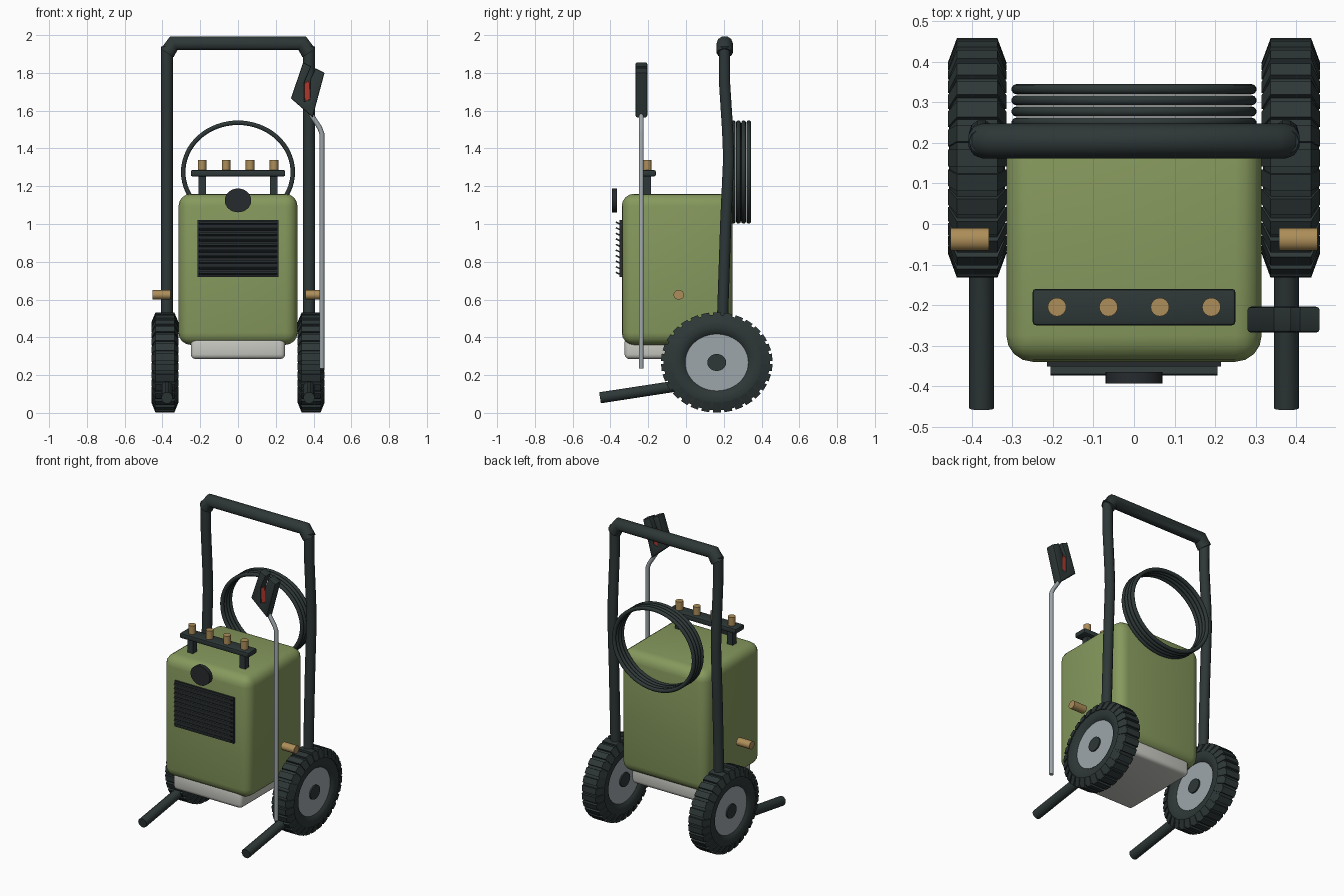
import bpy, bmesh, math
from mathutils import Vector, Matrix

if "Cube" in bpy.data.objects:
    bpy.data.objects.remove(bpy.data.objects["Cube"])


def material(name, r, g, b):
    m = bpy.data.materials.new(name)
    m.use_nodes = True
    m.diffuse_color = (r, g, b, 1)
    m.node_tree.nodes["Principled BSDF"].inputs["Base Color"].default_value = (r, g, b, 1)
    return m


GREEN = material("olive green", 0.24, 0.32, 0.11)
DARK = material("dark rubber", 0.027, 0.038, 0.038)
BLACK = material("charcoal", 0.02, 0.024, 0.027)
BRASS = material("brass", 0.42, 0.27, 0.10)
STEEL = material("steel grey", 0.34, 0.38, 0.40)
PALE = material("pale grey", 0.58, 0.58, 0.54)
RED = material("red", 0.42, 0.04, 0.025)
SQUASH = 0.9  # round parts are slightly flattened in height


def finish(name, mesh, mat, angle=35):
    mesh.materials.clear()
    mesh.materials.append(mat)
    ob = bpy.data.objects.new(name, mesh)
    bpy.context.scene.collection.objects.link(ob)
    bpy.ops.object.select_all(action='DESELECT')
    ob.select_set(True)
    bpy.context.view_layer.objects.active = ob
    bpy.ops.object.shade_smooth_by_angle(angle=math.radians(angle))
    return ob


def from_bm(name, bm, mat, angle=35):
    bmesh.ops.recalc_face_normals(bm, faces=bm.faces[:])
    mesh = bpy.data.meshes.new(name)
    bm.to_mesh(mesh)
    bm.free()
    return finish(name, mesh, mat, angle)


def box(name, lo, hi, mat, bevel=0.0, segments=3, tilt=0.0):
    bm = bmesh.new()
    lo, hi = Vector(lo), Vector(hi)
    size = hi - lo
    bmesh.ops.create_cube(bm, size=1, matrix=Matrix.Diagonal((*size, 1)))
    if bevel:
        bmesh.ops.bevel(bm, geom=bm.edges[:], offset=bevel, segments=segments,
                        profile=0.5, affect='EDGES')
    bm.transform(Matrix.Translation((lo + hi) / 2) @ Matrix.Rotation(tilt, 4, 'X'))
    return from_bm(name, bm, mat)


def cylinder(name, centre, radius, depth, axis, mat, squash=1.0, sides=24):
    bm = bmesh.new()
    turn = {'X': Matrix.Rotation(math.pi / 2, 4, 'Y'),
            'Y': Matrix.Rotation(math.pi / 2, 4, 'X'), 'Z': Matrix.Identity(4)}[axis]
    bmesh.ops.create_cone(bm, cap_ends=True, segments=sides, radius1=radius,
                          radius2=radius, depth=depth)
    bm.transform(Matrix.Translation(centre) @ Matrix.Diagonal((1, 1, squash, 1)) @ turn)
    return from_bm(name, bm, mat)


def tube(name, points, radius, mat, cyclic=False, squash=1.0):
    cu = bpy.data.curves.new(name, 'CURVE')
    cu.dimensions = '3D'
    cu.bevel_depth = radius
    cu.bevel_resolution = 3
    cu.use_fill_caps = True
    sp = cu.splines.new('POLY')
    sp.points.add(len(points) - 1)
    for p, co in zip(sp.points, points):
        p.co = (*co, 1)
    sp.use_cyclic_u = cyclic
    tmp = bpy.data.objects.new(name + " path", cu)
    mesh = bpy.data.meshes.new_from_object(tmp)
    bpy.data.objects.remove(tmp)
    return finish(name, mesh, mat, 50)


def lathe(name, profile, centre, mat, sides=48):
    """Closed (x, radius) section swept around the x axis."""
    bm = bmesh.new()
    rings = []
    for i in range(sides):
        a = math.tau * i / sides
        rings.append([bm.verts.new((x, r * math.cos(a), r * math.sin(a))) for x, r in profile])
    n = len(profile)
    for i in range(sides):
        a, b = rings[i], rings[(i + 1) % sides]
        for j in range(n):
            k = (j + 1) % n
            bm.faces.new((a[j], a[k], b[k], b[j]))
    bm.transform(Matrix.Translation(centre) @ Matrix.Diagonal((1, 1, SQUASH, 1)))
    return from_bm(name, bm, mat)


def plate(name, outline, y0, y1, mat, bevel=0.0):
    """Front outline (x, z) pushed through from y0 to y1."""
    bm = bmesh.new()
    face = bm.faces.new([bm.verts.new((x, y0, z)) for x, z in outline])
    ext = bmesh.ops.extrude_face_region(bm, geom=[face])
    moved = [v for v in ext["geom"] if isinstance(v, bmesh.types.BMVert)]
    bmesh.ops.translate(bm, verts=moved, vec=(0, y1 - y0, 0))
    if bevel:
        rims = [e for e in bm.edges if abs(e.verts[0].co.y - e.verts[1].co.y) < 1e-5]
        bmesh.ops.bevel(bm, geom=rims, offset=bevel, segments=2, profile=0.5, affect='EDGES')
    return from_bm(name, bm, mat)


# Tank and base tray
box("tank", (-0.315, -0.34, 0.36), (0.315, 0.245, 1.16), GREEN, 0.065, 4)
box("base_tray", (-0.25, -0.325, 0.285), (0.25, 0.215, 0.40), PALE, 0.025)

# Front grille with tilted slats
box("grille_panel", (-0.215, -0.352, 0.72), (0.215, -0.33, 1.02), BLACK)
for i in range(10):
    z = 0.738 + i * 0.0295
    box(f"grille_slat_{i + 1}", (-0.206, -0.373, z - 0.004), (0.206, -0.343, z + 0.004),
        DARK, tilt=-0.45)

# Pressure gauge
cylinder("gauge", (0, -0.379, 1.125), 0.07, 0.028, 'Y', BLACK, SQUASH, 32)

# Valve bar on two posts with four knobs
box("valve_bar", (-0.25, -0.25, 1.252), (0.25, -0.16, 1.285), DARK, 0.008, 2)
for s in (-1, 1):
    box(f"valve_post_{s}", (s * 0.19 - 0.02, -0.225, 1.13), (s * 0.19 + 0.02, -0.185, 1.26), DARK)
for i in range(4):
    cylinder(f"valve_knob_{i + 1}", (-0.19 + i * 0.127, -0.205, 1.31), 0.023, 0.06, 'Z', BRASS, 1, 16)

# Hose coil at the back
for i in range(4):
    ring = [(0.29 * math.cos(t * math.tau / 64), 0.25 + i * 0.0275,
             1.275 + 0.29 * SQUASH * math.sin(t * math.tau / 64)) for t in range(64)]
    tube(f"hose_coil_{i + 1}", ring, 0.0125, DARK, cyclic=True)

# Frame rails, wheels and side fittings
TYRE = [(-0.045, 0.16), (-0.06, 0.175), (-0.069, 0.205), (-0.066, 0.24), (-0.05, 0.282),
        (0.05, 0.282), (0.066, 0.24), (0.069, 0.205), (0.06, 0.175), (0.045, 0.16)]
LUG = [(-0.072, 0.235), (-0.05, 0.295), (0.05, 0.295), (0.072, 0.235)]
LUGS = 30
for side, s in (("left", 1), ("right", -1)):
    rail = [(-0.455, 0.08), (0.1, 0.165), (0.17, 0.2), (0.192, 0.3), (0.195, 0.55),
            (0.21, 1.0), (0.226, 1.35), (0.22, 1.5), (0.204, 1.75), (0.203, 1.94)]
    tube(f"{side}_rail", [(s * 0.376, y, z) for y, z in rail], 0.031, DARK)
    hub = Vector((s * 0.387, 0.163, 0.267))
    lathe(f"{side}_tyre", TYRE, hub, DARK)
    cylinder(f"{side}_wheel_disc", hub, 0.168, 0.104, 'X', STEEL, SQUASH, 48)
    cylinder(f"{side}_wheel_cap", hub, 0.05, 0.122, 'X', DARK, SQUASH)
    bm = bmesh.new()
    for i in range(LUGS):
        turn = Matrix.Rotation(math.tau * i / LUGS, 4, 'X')
        ends = [[bm.verts.new(turn @ Vector((x, t, r))) for x, r in LUG] for t in (-0.021, 0.021)]
        bm.faces.new(ends[0])
        bm.faces.new(ends[1])
        for j in range(4):
            k = (j + 1) % 4
            bm.faces.new((ends[0][j], ends[0][k], ends[1][k], ends[1][j]))
    bm.transform(Matrix.Translation(hub) @ Matrix.Diagonal((1, 1, SQUASH, 1)))
    from_bm(f"{side}_tyre_lugs", bm, DARK)
    cylinder(f"{side}_hose_fitting", (s * 0.405, -0.038, 0.625), 0.028, 0.095, 'X', BRASS, SQUASH, 20)

# Push handle grip
tube("handle_grip", [(-0.375, 0.205, 1.905), (-0.34, 0.205, 1.957),
                     (0.34, 0.205, 1.957), (0.375, 0.205, 1.905)], 0.043, DARK)

# Spray wand, pistol grip and trigger
tube("spray_wand", [(0.444, -0.237, 0.235), (0.444, -0.237, 1.48), (0.432, -0.237, 1.51),
                    (0.38, -0.237, 1.59)], 0.013, STEEL)
plate("spray_grip", [(0.345, 1.855), (0.388, 1.835), (0.352, 1.75), (0.353, 1.65), (0.38, 1.66),
                     (0.382, 1.765), (0.41, 1.825), (0.458, 1.80), (0.395, 1.565), (0.28, 1.665)],
      -0.268, -0.204, DARK, 0.008)
plate("spray_trigger", [(0.347, 1.742), (0.376, 1.76), (0.384, 1.665), (0.355, 1.645)],
      -0.262, -0.21, RED)
